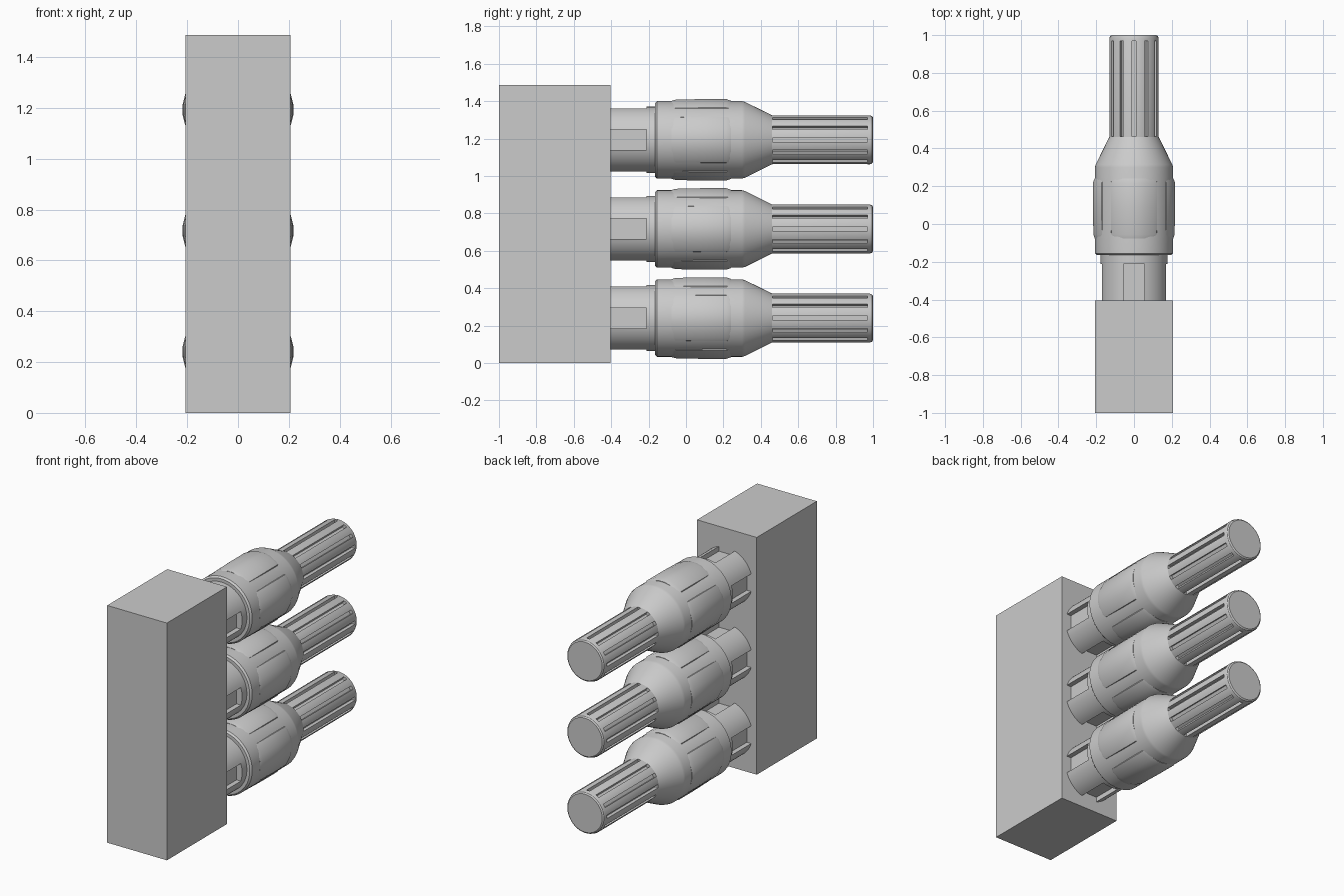
import bpy, bmesh
from math import sin, cos, pi, radians
from mathutils import Matrix, Vector

if "Cube" in bpy.data.objects:
    bpy.data.objects.remove(bpy.data.objects["Cube"])


def make(name, bm):
    bmesh.ops.recalc_face_normals(bm, faces=bm.faces)
    me = bpy.data.meshes.new(name)
    bm.to_mesh(me)
    bm.free()
    ob = bpy.data.objects.new(name, me)
    bpy.context.collection.objects.link(ob)
    return ob


def add_box(bm, lo, hi, angle=0.0):
    lo, hi = Vector(lo), Vector(hi)
    m = (Matrix.Rotation(angle, 4, 'Y') @ Matrix.Translation((lo + hi) / 2)
         @ Matrix.Diagonal((*(hi - lo), 1)))
    bmesh.ops.create_cube(bm, size=1, matrix=m)


def loft(bm, rings):
    rows = [[bm.verts.new(p) for p in ring] for ring in rings]
    n = len(rows[0])
    for a, b in zip(rows, rows[1:]):
        for i in range(n):
            j = (i + 1) % n
            bm.faces.new((a[i], a[j], b[j], b[i]))
    bm.faces.new(rows[0])
    bm.faces.new(rows[-1])


def smooth(ob):
    bpy.ops.object.select_all(action='DESELECT')
    ob.select_set(True)
    bpy.context.view_layer.objects.active = ob
    bpy.ops.object.shade_smooth_by_angle(angle=radians(22))


# Rectangular housing
bm = bmesh.new()
add_box(bm, (-0.207, -1, 0), (0.207, -0.405, 1.487))
make("housing_block", bm)

# Turned plug body: (y, radius) from neck to grip end
profile = [(-0.415, 0.177), (-0.165, 0.177), (-0.165, 0.197), (-0.155, 0.207),
           (0.30, 0.207), (0.315, 0.203), (0.46, 0.131), (0.982, 0.131),
           (0.994, 0.127), (1.0, 0.119)]
N = 60
bm = bmesh.new()
loft(bm, [[(r * cos(2 * pi * i / N), y, r * sin(2 * pi * i / N)) for i in range(N)]
          for y, r in profile])
plug = make("plug_body_1", bm)

# Cutter: four neck slots and twelve grip grooves
bm = bmesh.new()
for k in range(4):
    add_box(bm, (0.138, -0.5, -0.055), (0.25, -0.212, 0.055), k * pi / 2)
for k in range(12):
    add_box(bm, (0.109, 0.462, -0.011), (0.2, 0.97, 0.011), k * pi / 6)
cutter = make("slot_cutter", bm)
cutter.hide_render = True
mod = plug.modifiers.new("slots", 'BOOLEAN')
mod.operation, mod.object, mod.solver = 'DIFFERENCE', cutter, 'EXACT'
bpy.context.view_layer.objects.active = plug
bpy.ops.object.modifier_apply(modifier=mod.name)
bpy.data.objects.remove(cutter)
smooth(plug)

# Four raised grip pads around the body
half = [(0.15, 0.125), (0.172, 0.122), (0.186, 0.105), (0.208, 0.06), (0.218, 0.02)]
section = half + [(r, -t) for r, t in reversed(half)]
bm = bmesh.new()
for k in range(4):
    rot = Matrix.Rotation(k * pi / 2, 3, 'Y')
    loft(bm, [[rot @ Vector((r * s, y, t * s)) for r, t in section]
              for y, s in ((-0.078, 0.955), (-0.055, 0.985), (0.09, 1.0), (0.215, 1.0), (0.24, 0.96))])
pads = make("body_pads_1", bm)
smooth(pads)

# Three plugs stacked vertically
for ob in (plug, pads):
    ob.location.z = 0.24
    for k in (1, 2):
        c = ob.copy()
        c.name = ob.name[:-1] + str(k + 1)
        c.location.z = 0.24 + 0.4765 * k
        bpy.context.collection.objects.link(c)
